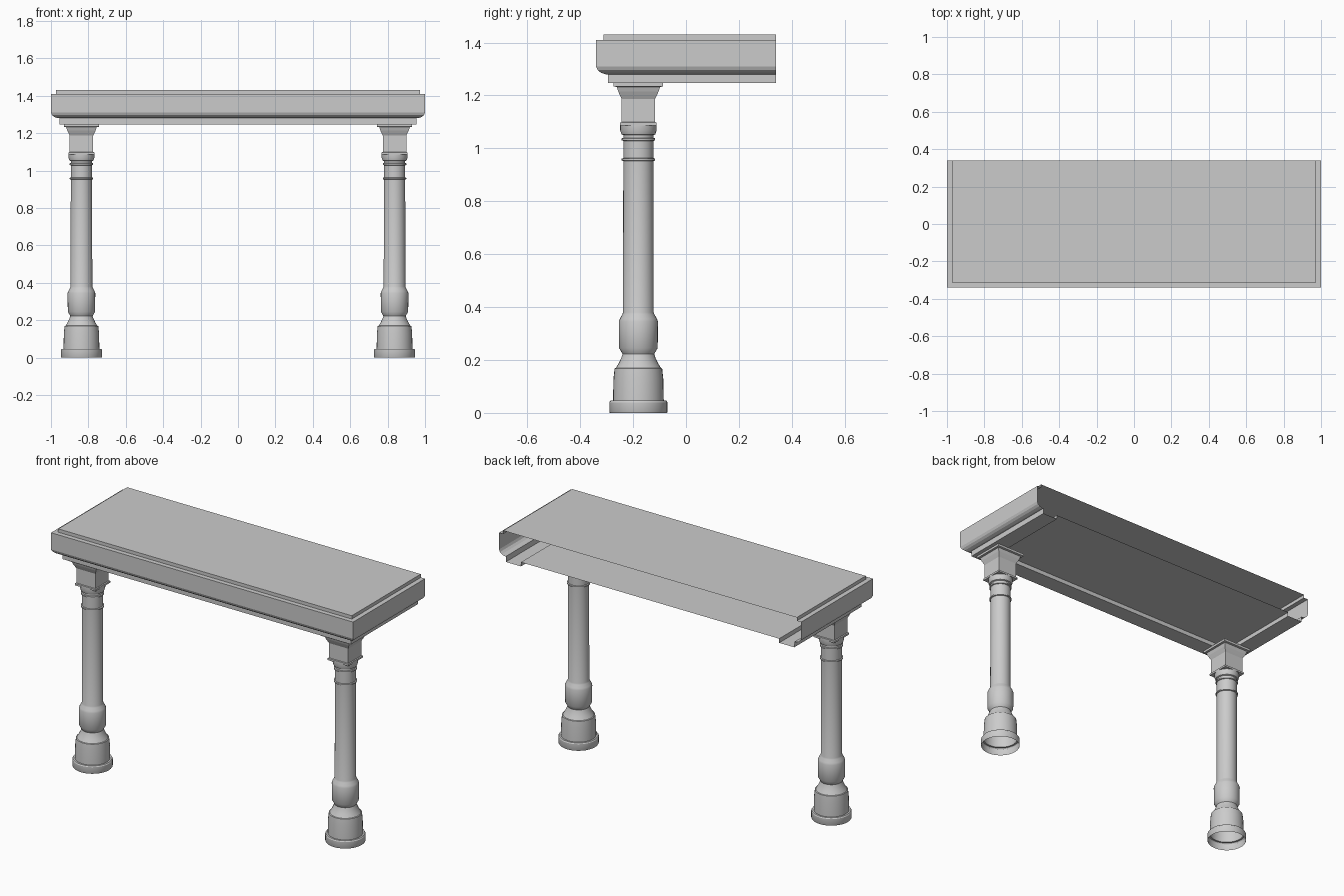
import bpy, bmesh
from math import cos, sin, pi, sqrt, radians

if "Cube" in bpy.data.objects:
    bpy.data.objects.remove(bpy.data.objects["Cube"])


def make_object(name, rows, closed, cap_bottom=False, cap_top=False):
    """Skin a stack of point rows, listed from bottom to top."""
    bm = bmesh.new()
    vs = [[bm.verts.new(p) for p in row] for row in rows]
    n = len(rows[0])
    for a, b in zip(vs, vs[1:]):
        for j in range(n if closed else n - 1):
            k = (j + 1) % n
            bm.faces.new((a[j], a[k], b[k], b[j]))
    if cap_bottom:
        bm.faces.new(vs[0][::-1])
    if cap_top:
        bm.faces.new(vs[-1])
    mesh = bpy.data.meshes.new(name)
    bm.to_mesh(mesh)
    bm.free()
    obj = bpy.data.objects.new(name, mesh)
    bpy.context.collection.objects.link(obj)
    return obj


def ring(cx, cy, r, z, n, turn=0.0):
    return [(cx + r * cos(turn + 2 * pi * i / n),
             cy + r * sin(turn + 2 * pi * i / n), z) for i in range(n)]


def shade(obj, angle):
    bpy.ops.object.select_all(action='DESELECT')
    obj.select_set(True)
    bpy.context.view_layer.objects.active = obj
    bpy.ops.object.shade_smooth_by_angle(angle=radians(angle))


# Mantel: moulding profile (inset, height) run round three sides, open at the back
W, D = 1.0, 0.34
moulding = [(0.145, 1.272), (0.145, 1.247), (0.045, 1.247), (0.045, 1.28),
            (0.035, 1.28), (0.018, 1.286), (0.006, 1.296), (0, 1.31),
            (0, 1.41), (0.028, 1.41), (0.028, 1.43)]
rows = [[(-W + d, D, z), (-W + d, -D + d, z), (W - d, -D + d, z), (W - d, D, z)]
        for d, z in moulding]
make_object("mantel_shelf", rows, closed=False, cap_bottom=True, cap_top=True)

# Column profile (radius, height), open at the foot
column = [(0.108, 0), (0.11, 0.004), (0.11, 0.04), (0.106, 0.046), (0.096, 0.046),
          (0.094, 0.13), (0.09, 0.168), (0.085, 0.17), (0.073, 0.19), (0.064, 0.21),
          (0.06, 0.222), (0.063, 0.228), (0.073, 0.245), (0.074, 0.345),
          (0.07, 0.356), (0.061, 0.372), (0.058, 0.38), (0.057, 0.952),
          (0.063, 0.954), (0.063, 0.961), (0.057, 0.963), (0.057, 1.028),
          (0.063, 1.03), (0.063, 1.038), (0.057, 1.04), (0.057, 1.05),
          (0.064, 1.053), (0.069, 1.068), (0.069, 1.088)]
# Square capital profile (half width, height)
capital = [(0.069, 1.086), (0.069, 1.097), (0.063, 1.099), (0.063, 1.187),
           (0.068, 1.197), (0.076, 1.214), (0.082, 1.232),
           (0.094, 1.234), (0.094, 1.248)]

for side, x in (("left", -0.837), ("right", 0.837)):
    y = -0.18
    col = make_object(side + "_column",
                      [ring(x, y, r, z, 32) for r, z in column], True)
    shade(col, 30)
    make_object(side + "_capital",
                [ring(x, y, h * sqrt(2), z, 4, pi / 4) for h, z in capital],
                True, cap_bottom=True, cap_top=True)
